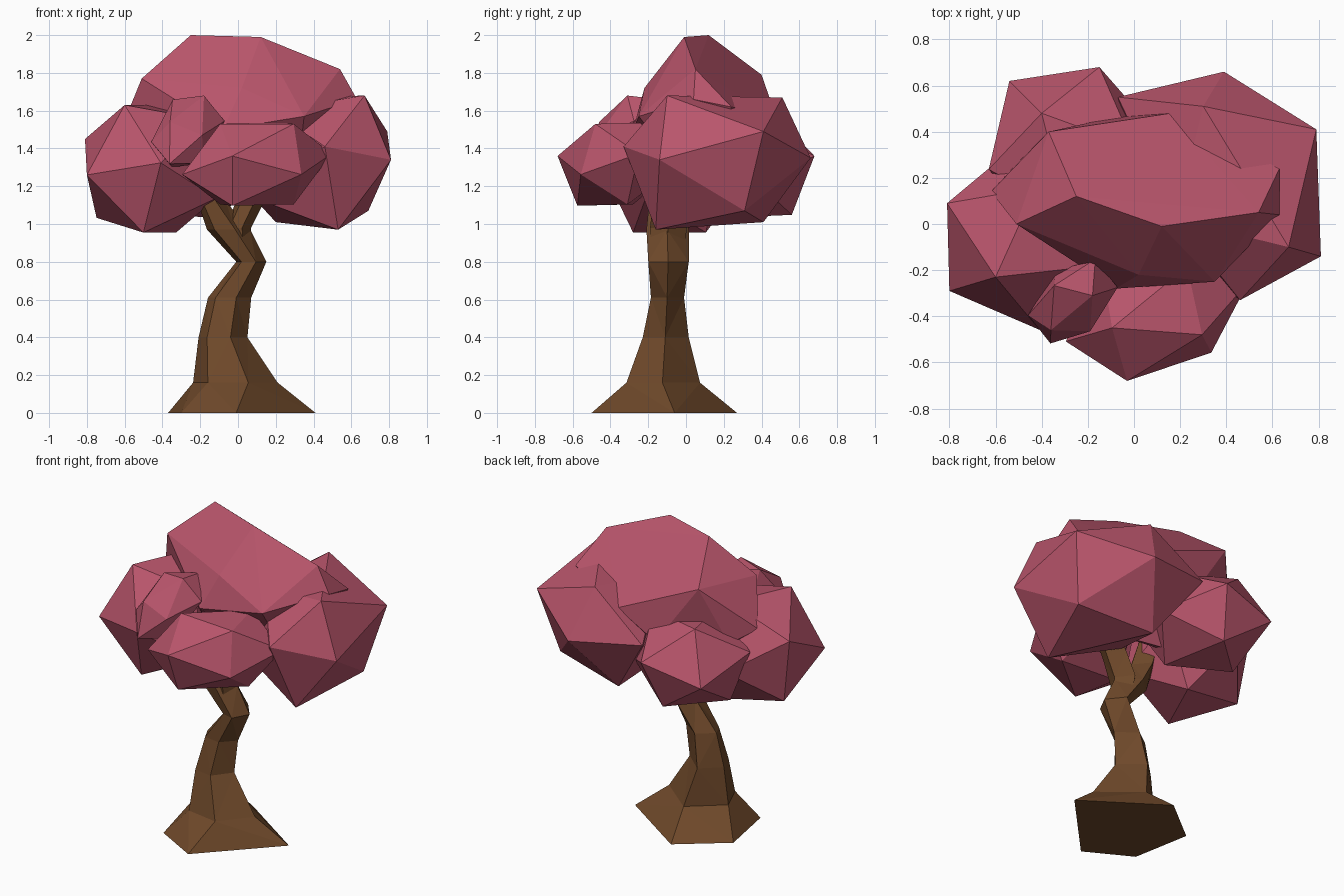
import bpy, bmesh, math
from mathutils import Matrix, Vector

cube = bpy.data.objects.get("Cube")
if cube:
    bpy.data.objects.remove(cube, do_unlink=True)


def material(name, rgb):
    mat = bpy.data.materials.new(name)
    mat.use_nodes = True
    mat.diffuse_color = (*rgb, 1)
    mat.node_tree.nodes["Principled BSDF"].inputs["Base Color"].default_value = (*rgb, 1)
    return mat


pink = material("blossom pink", (0.49, 0.092, 0.15))
brown = material("bark brown", (0.157, 0.066, 0.023))


def finish(bm, name, mat):
    bmesh.ops.recalc_face_normals(bm, faces=bm.faces)
    mesh = bpy.data.meshes.new(name)
    bm.to_mesh(mesh)
    bm.free()
    mesh.materials.append(mat)
    obj = bpy.data.objects.new(name, mesh)
    bpy.context.collection.objects.link(obj)
    return obj


def leaf_clump(name, centre, a, b, c):
    """Stretched icosahedron: one of its triangles has corners centre + a, b, c."""
    bm = bmesh.new()
    bmesh.ops.create_icosphere(bm, subdivisions=1, radius=1)
    bm.faces.ensure_lookup_table()
    unit = Matrix([v.co for v in bm.faces[0].verts]).transposed()
    fit = Matrix((a, b, c)).transposed() @ unit.inverted()
    for v in bm.verts:
        v.co = fit @ v.co + Vector(centre)
    finish(bm, name, pink)


def leaf_hull(name, corners):
    """Irregular faceted clump wrapped around its corners."""
    bm = bmesh.new()
    for corner in corners:
        bm.verts.new(corner)
    bmesh.ops.convex_hull(bm, input=bm.verts)
    finish(bm, name, pink)


def tube(name, rings):
    """Skin closed rings of equal corner count from bottom to top."""
    bm = bmesh.new()
    loops = [[bm.verts.new(p) for p in ring] for ring in rings]
    n = len(loops[0])
    for low, high in zip(loops, loops[1:]):
        for i in range(n):
            j = (i + 1) % n
            bm.faces.new((low[i], low[j], high[j], high[i]))
    bm.faces.new(loops[0])
    bm.faces.new(loops[-1])
    bmesh.ops.triangulate(bm, faces=[f for f in bm.faces if len(f.verts) == 4])
    finish(bm, name, brown)


def ring(x, y, rx, ry, z):
    angles = [math.radians(d) for d in (0, 95, 172, 230, 288)]
    return [(x + rx * math.cos(t), y + ry * math.sin(t), z) for t in angles]


# Trunk with a flared five-cornered foot and a crooked stem
foot = [(x, y, 0) for x, y in
        ((0.41, -0.06), (-0.08, 0.27), (-0.37, 0.04), (-0.3, -0.34), (-0.01, -0.5))]
tube("trunk", [
    foot,
    ring(-0.015, -0.125, 0.225, 0.2, 0.16),
    ring(-0.08, -0.11, 0.13, 0.125, 0.4),
    ring(-0.045, -0.1, 0.115, 0.09, 0.61),
    ring(0.07, -0.095, 0.08, 0.11, 0.8),
    ring(-0.05, -0.1, 0.115, 0.115, 0.97),
    ring(-0.14, -0.1, 0.075, 0.1, 1.12),
    ring(-0.2, -0.1, 0.075, 0.08, 1.3),
])

# Side branch
tube("side_branch", [
    ring(0.01, -0.1, 0.06, 0.09, 0.86),
    ring(0.0, -0.095, 0.07, 0.1, 0.98),
    ring(0.065, -0.09, 0.075, 0.09, 1.12),
    ring(0.18, -0.08, 0.08, 0.08, 1.32),
])

# Outer leaf clumps
leaf_clump("right_leaves", (-0.463, -0.062, 1.293),
           (-0.347, 0.152, 0.157), (-0.137, -0.168, 0.337), (-0.337, -0.228, -0.033))
leaf_clump("front_leaves", (0.1, -0.38, 1.317),
           (-0.13, -0.3, 0.043), (-0.195, -0.07, 0.213), (0.195, -0.1, 0.213))
leaf_clump("small_front_leaves", (-0.265, -0.335, 1.49),
           (-0.095, -0.125, 0.05), (0.075, -0.13, -0.02), (0.085, 0.025, 0.19))
leaf_clump("back_leaves", (-0.26, 0.31, 1.3),
           (0.11, 0.37, 0.06), (-0.28, 0.31, -0.03), (-0.14, 0.17, 0.27))

# Large irregular clump reaching from the left side to the back
leaf_hull("left_leaves", (
    (0.81, -0.14, 1.34), (0.79, 0.41, 1.49), (0.67, -0.1, 1.68), (0.69, 0.31, 1.07),
    (0.53, -0.16, 0.97), (0.46, -0.33, 1.41), (0.39, 0.66, 1.35), (0.3, 0.51, 1.67),
    (0.2, 0.41, 1.01), (-0.07, 0.55, 1.4), (0.08, -0.02, 1.14), (0.18, 0.02, 1.6),
))

# Crown clump
leaf_hull("crown_leaves", (
    (-0.25, 0.12, 2.0), (0.12, -0.01, 1.99),
    (-0.51, 0.0, 1.77), (0.54, 0.05, 1.82), (-0.37, 0.4, 1.79), (0.16, 0.48, 1.56),
    (0.02, -0.22, 1.72), (0.35, -0.25, 1.57), (0.63, 0.04, 1.66), (0.63, 0.24, 1.62),
    (-0.08, -0.28, 1.5), (-0.62, 0.14, 1.5), (-0.5, 0.27, 1.42), (-0.1, 0.46, 1.4),
    (-0.3, 0.15, 1.14), (0.3, 0.1, 1.12), (-0.06, 0.2, 1.1),
))
